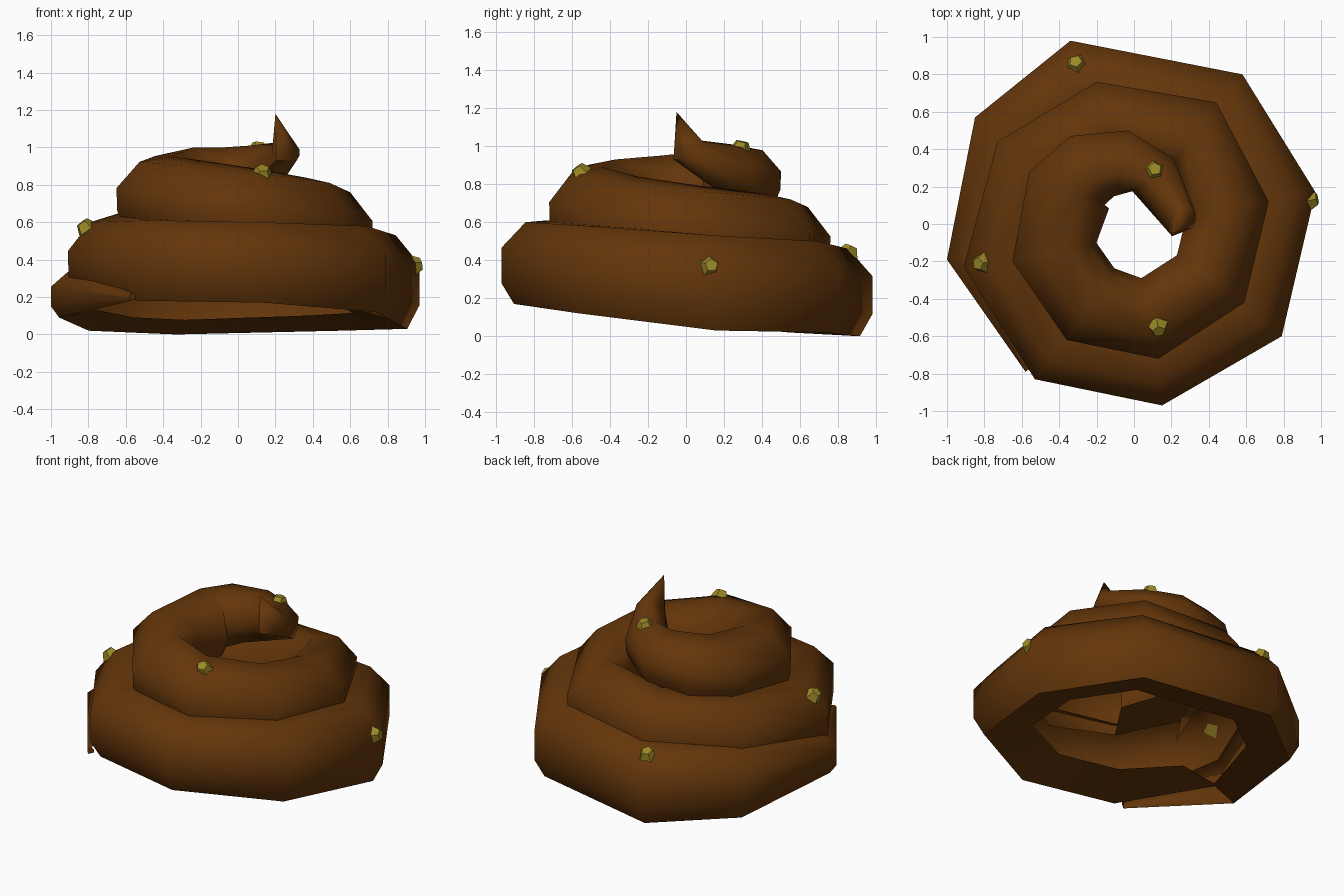
import bpy, bmesh, math
from mathutils import Vector

cube = bpy.data.objects.get("Cube")
if cube:
    bpy.data.objects.remove(cube)


def material(name, rgb):
    m = bpy.data.materials.new(name)
    m.use_nodes = True
    m.diffuse_color = (*rgb, 1)
    m.node_tree.nodes["Principled BSDF"].inputs["Base Color"].default_value = (*rgb, 1)
    return m


brown = material("brown", (0.125, 0.036, 0.003))
olive = material("olive", (0.33, 0.25, 0.02))


def add_object(name, bm, mat, angle):
    mesh = bpy.data.meshes.new(name)
    bm.to_mesh(mesh)
    bm.free()
    mesh.materials.append(mat)
    ob = bpy.data.objects.new(name, mesh)
    bpy.context.collection.objects.link(ob)
    bpy.ops.object.select_all(action="DESELECT")
    ob.select_set(True)
    bpy.context.view_layer.objects.active = ob
    bpy.ops.object.shade_smooth_by_angle(angle=math.radians(angle))


# Rising path along the outer rim: x, y, base height
path = [(-.58, -.79, .18), (-1, -.19, .09), (-.85, .57, .02), (-.34, .98, 0),
        (.58, .8, .02), (.97, .17, .03), (.79, -.6, .12), (.15, -.97, .17),
        (-.53, -.83, .18), (-.91, -.23, .2), (-.73, .44, .25), (-.2, .76, .28),
        (.44, .65, .32), (.72, .12, .36), (.59, -.42, .41), (.13, -.72, .46),
        (-.36, -.62, .52), (-.65, -.2, .56), (-.56, .28, .61), (-.34, .47, .65),
        (-.03, .5, .69), (.21, .35, .74), (.33, .05, .93)]
# Half width and height of the coil at the same stations
widths = [.02, .15, .2] + [.22] * 13 + [.23, .23, .235, .21, .18, .14, .08]
heights = [.04, .24, .42, .46, .48, .5, .46] + [.43] * 9 + [.41, .39, .37, .35, .31, .27, .1]
# Cross-sections (outward, upward) of the bottom turn and of the turns above
low = [(.7, 0), (1, .25), (1, .69), (.42, 1), (-.35, 1), (-1, .7), (-1, .3), (-.65, .17)]
high = [(.78, 0), (.98, .26), (1, .57), (.45, .93), (-.3, 1), (-.8, .76), (-1, .35), (-.7, 0)]
n = len(low)
last = len(path) - 1


def is_open(i, k):
    """Strips left out where the coil is hollow towards the middle."""
    if i < 9:
        return k in (4, 5, 6) or (i == 0 and k == 7)
    return i < 16 and k in (6, 7)


bm = bmesh.new()
rings = []
for i, (x, y, z) in enumerate(path):
    a = Vector(path[max(i - 1, 0)][:2])
    b = Vector(path[min(i + 1, last)][:2])
    t = (b - a).normalized()
    out = Vector((-t.y, t.x))
    mid = Vector((x, y)) - out * widths[i]
    lean = .13 if i == last else 0
    ring = []
    for u, v in (low if i < 9 else high):
        p = mid + out * u * widths[i]
        ring.append(bm.verts.new((p.x, p.y + lean * (v - .5), z + v * heights[i])))
    rings.append(ring)
# Skin the coil
for i, (r, s) in enumerate(zip(rings, rings[1:])):
    for k in range(n):
        if not is_open(i, k):
            j = (k + 1) % n
            bm.faces.new((r[k], r[j], s[j], s[k]))
bm.faces.new(rings[0][::-1])
# Curled point at the top
tip = bm.verts.new((.2, -.05, 1.18))
for k in range(n):
    bm.faces.new((rings[-1][k], rings[-1][(k + 1) % n], tip))
add_object("coil", bm, brown, 62)

# Small faceted specks lying on the surface: position, facing
specks = [((-.31, .86, .45), (-.1, .4, .9)), ((.955, .13, .37), (1, .2, .2)),
          ((-.82, -.21, .58), (-.6, -.1, .8)), ((.13, -.56, .87), (.1, -.6, .8)),
          ((.11, .29, 1.0), (.1, .2, 1))]
for i, (p, facing) in enumerate(specks):
    bm = bmesh.new()
    bmesh.ops.create_cone(bm, cap_ends=True, segments=5, radius1=.06, radius2=.035, depth=.05)
    turn = Vector(facing).to_track_quat("Z", "Y").to_matrix()
    bmesh.ops.rotate(bm, verts=bm.verts, cent=(0, 0, 0), matrix=turn)
    bmesh.ops.translate(bm, verts=bm.verts, vec=p)
    add_object(f"speck_{i + 1}", bm, olive, 20)
